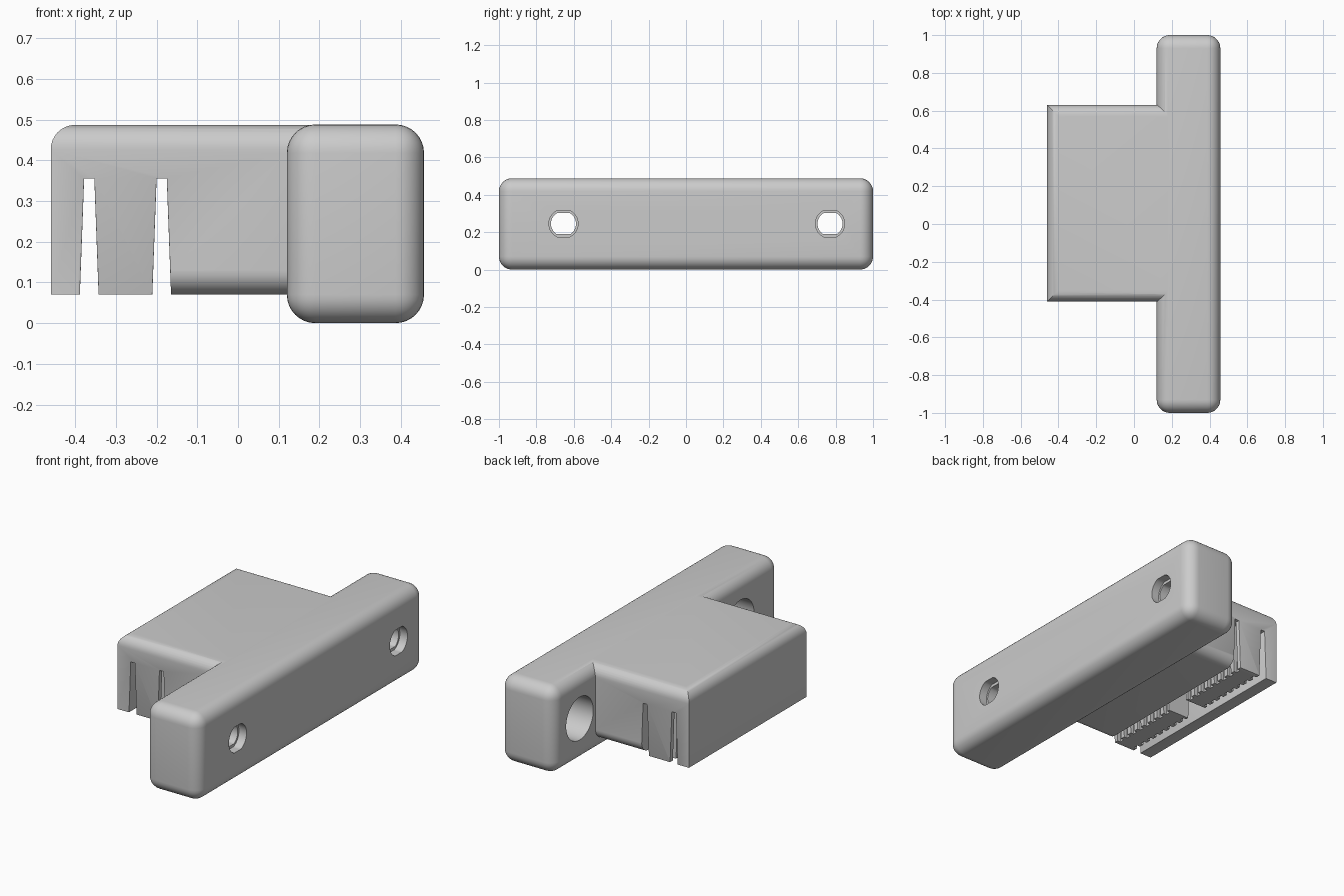
import bpy
import bmesh
import math

cube = bpy.data.objects.get("Cube")
if cube:
    bpy.data.objects.remove(cube, do_unlink=True)

grey = bpy.data.materials.new("plain grey")
grey.use_nodes = True
grey.diffuse_color = (0.6, 0.6, 0.6, 1)
grey.node_tree.nodes["Principled BSDF"].inputs["Base Color"].default_value = (0.6, 0.6, 0.6, 1)

TOP, BASE, ROOF = 0.487, 0.07, 0.355
Y0, Y1 = -0.41, 0.63


def finish(bm, name):
    bmesh.ops.recalc_face_normals(bm, faces=bm.faces)
    mesh = bpy.data.meshes.new(name)
    bm.to_mesh(mesh)
    bm.free()
    mesh.materials.append(grey)
    obj = bpy.data.objects.new(name, mesh)
    bpy.context.collection.objects.link(obj)
    return obj


def add_box(bm, x0, x1, y0, y1, z0, z1):
    verts = bmesh.ops.create_cube(bm, size=1)["verts"]
    for v in verts:
        v.co.x = x0 if v.co.x < 0 else x1
        v.co.y = y0 if v.co.y < 0 else y1
        v.co.z = z0 if v.co.z < 0 else z1


def bevel(bm, rule, width, segments):
    edges = [e for e in bm.edges if rule(e.verts[0].co, e.verts[1].co)]
    bmesh.ops.bevel(bm, geom=edges, offset=width, offset_type='OFFSET', segments=segments,
                    profile=0.5, affect='EDGES', clamp_overlap=True)


def combine(target, tool, operation):
    mod = target.modifiers.new(operation.lower(), 'BOOLEAN')
    mod.operation, mod.solver, mod.object = operation, 'EXACT', tool
    bpy.context.view_layer.update()
    bpy.context.view_layer.objects.active = target
    bpy.ops.object.modifier_apply(modifier=mod.name)
    bpy.data.objects.remove(tool, do_unlink=True)


def near(a, b):
    return abs(a - b) < 1e-4


def on_end(a, b):
    return near(a.y, b.y) and (near(a.y, Y0) or near(a.y, Y1))


# Clamp body: slotted profile pulled along y
profile = [(-0.46, TOP), (-0.46, BASE)]
for x in (-0.3655, -0.1875):
    profile += [(x - 0.023, BASE), (x - 0.0125, ROOF), (x + 0.0125, ROOF), (x + 0.023, BASE)]
profile += [(0.25, BASE), (0.25, TOP)]
bm = bmesh.new()
face = bm.faces.new([bm.verts.new((x, Y0, z)) for x, z in profile])
pulled = bmesh.ops.extrude_face_region(bm, geom=[face])["geom"]
for item in pulled:
    if isinstance(item, bmesh.types.BMVert):
        item.co.y = Y1
bmesh.ops.recalc_face_normals(bm, faces=bm.faces)

# Rounded top rim, rounded lower ends, small rounding on the jaws
bevel(bm, lambda a, b: near(a.z, TOP) and near(b.z, TOP) and min(a.x, b.x) < 0.2, 0.06, 8)
bevel(bm, lambda a, b: on_end(a, b) and near(a.z, BASE) and near(b.z, BASE) and max(a.x, b.x) > 0.2, 0.06, 8)
bevel(bm, lambda a, b: near(a.x, b.x) and near(a.z, BASE) and near(b.z, BASE) and a.x < -0.1
      and abs(a.y - b.y) > 0.5, 0.018, 4)
bevel(bm, lambda a, b: on_end(a, b) and max(a.x, b.x) < -0.16 and max(a.z, b.z) < 0.36
      and min(a.x, b.x) > -0.455, 0.01, 2)
body = finish(bm, "clamp_body")

# Gap between the two jaws and tooth grooves down both jaw sides
bm = bmesh.new()
add_box(bm, -0.366, -0.187, 0.04, 0.18, 0, ROOF - 0.001)
gap = finish(bm, "jaw_gap_cutter")
combine(body, gap, 'DIFFERENCE')
bm = bmesh.new()
for start, step in ((0.01, -1), (0.21, 1)):
    for i in range(8):
        y = start + step * i * 0.0545
        for x0, x1 in ((-0.364, -0.324), (-0.229, -0.189)):
            add_box(bm, x0, x1, y - 0.014, y + 0.014, 0, ROOF - 0.002)
grooves = finish(bm, "groove_cutter")
combine(body, grooves, 'DIFFERENCE')

# Long mounting bar
bm = bmesh.new()
add_box(bm, 0.12, 0.457, -1, 1, 0, 0.488)
bevel(bm, lambda a, b: True, 0.07, 8)
bar = finish(bm, "mounting_bar")
combine(bar, body, 'UNION')
bar.name = "mounting_bar_with_clamp"


# Screw holes: wide bore behind, narrow flat-sided neck, shallow front recess
def drill(y, radius, x0, x1, flat):
    bm = bmesh.new()
    bmesh.ops.create_cone(bm, cap_ends=True, segments=48, radius1=radius, radius2=radius, depth=1)
    for v in bm.verts:
        px, py, pz = v.co
        v.co = (x0 if pz < 0 else x1, y + px, 0.245 + max(-flat, min(flat, py)))
    bmesh.ops.dissolve_degenerate(bm, dist=1e-5, edges=bm.edges)
    combine(bar, finish(bm, "hole_cutter"), 'DIFFERENCE')


for y in (-0.655, 0.77):
    drill(y, 0.12, 0.0, 0.35, 1)
    drill(y, 0.067, 0.3, 0.45, 0.056)
    drill(y, 0.078, 0.41, 0.6, 0.072)

bpy.ops.object.select_all(action='DESELECT')
bar.select_set(True)
bpy.context.view_layer.objects.active = bar
bpy.ops.object.shade_smooth_by_angle(angle=math.radians(30))
